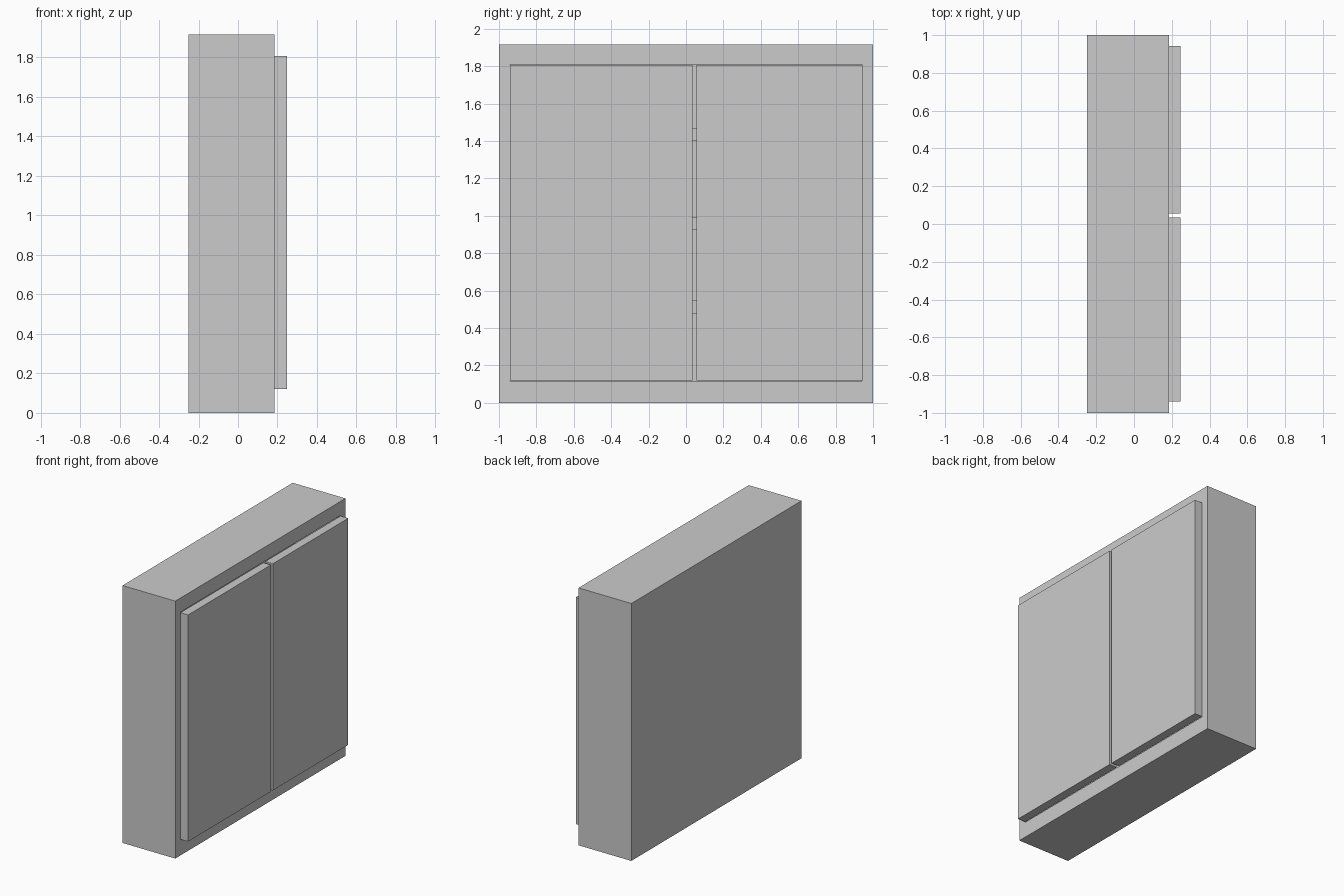
import bpy
import bmesh
from mathutils import Vector

if "Cube" in bpy.data.objects:
    bpy.data.objects.remove(bpy.data.objects["Cube"])


def box(name, lo, hi):
    """Axis-aligned board between two corners."""
    lo, hi = Vector(lo), Vector(hi)
    bm = bmesh.new()
    bmesh.ops.create_cube(bm, size=1)
    bmesh.ops.scale(bm, vec=hi - lo, verts=bm.verts)
    bmesh.ops.translate(bm, vec=(lo + hi) / 2, verts=bm.verts)
    mesh = bpy.data.meshes.new(name)
    bm.to_mesh(mesh)
    bm.free()
    obj = bpy.data.objects.new(name, mesh)
    bpy.context.collection.objects.link(obj)
    return obj


BACK, FACE, FRONT = -0.25, 0.184, 0.247   # depth: back, carcass face, door face
HEIGHT = 1.915
IN_Y, IN_BOTTOM, IN_TOP = 0.94, 0.117, 1.81

# Carcass: one block with the inside scooped out from the door side
carcass = box("carcass", (BACK, -1, 0), (FACE, 1, HEIGHT))
bm = bmesh.new()
bm.from_mesh(carcass.data)
bm.faces.ensure_lookup_table()
face = max(bm.faces, key=lambda f: f.calc_center_median().x)
bmesh.ops.inset_region(bm, faces=[face], thickness=0.05)
mid = HEIGHT / 2
for v in face.verts:
    v.co.y = IN_Y if v.co.y > 0 else -IN_Y
    v.co.z = IN_TOP if v.co.z > mid else IN_BOTTOM
inner = bmesh.ops.extrude_discrete_faces(bm, faces=[face])["faces"][0]
for v in inner.verts:
    v.co.x = BACK + 0.065
bm.to_mesh(carcass.data)
bm.free()

# Shelves, seen through the gap between the doors
for i, (z0, z1) in enumerate([(0.478, 0.55), (0.925, 0.99), (1.4, 1.467)], 1):
    box(f"shelf_{i}", (BACK + 0.065, -IN_Y, z0), (FACE - 0.004, IN_Y, z1))

# Two doors standing proud of the carcass
for side, y0, y1 in [("left", -0.94, 0.034), ("right", 0.056, 0.943)]:
    box(f"{side}_door", (FACE, y0, 0.12), (FRONT, y1, 1.806))
